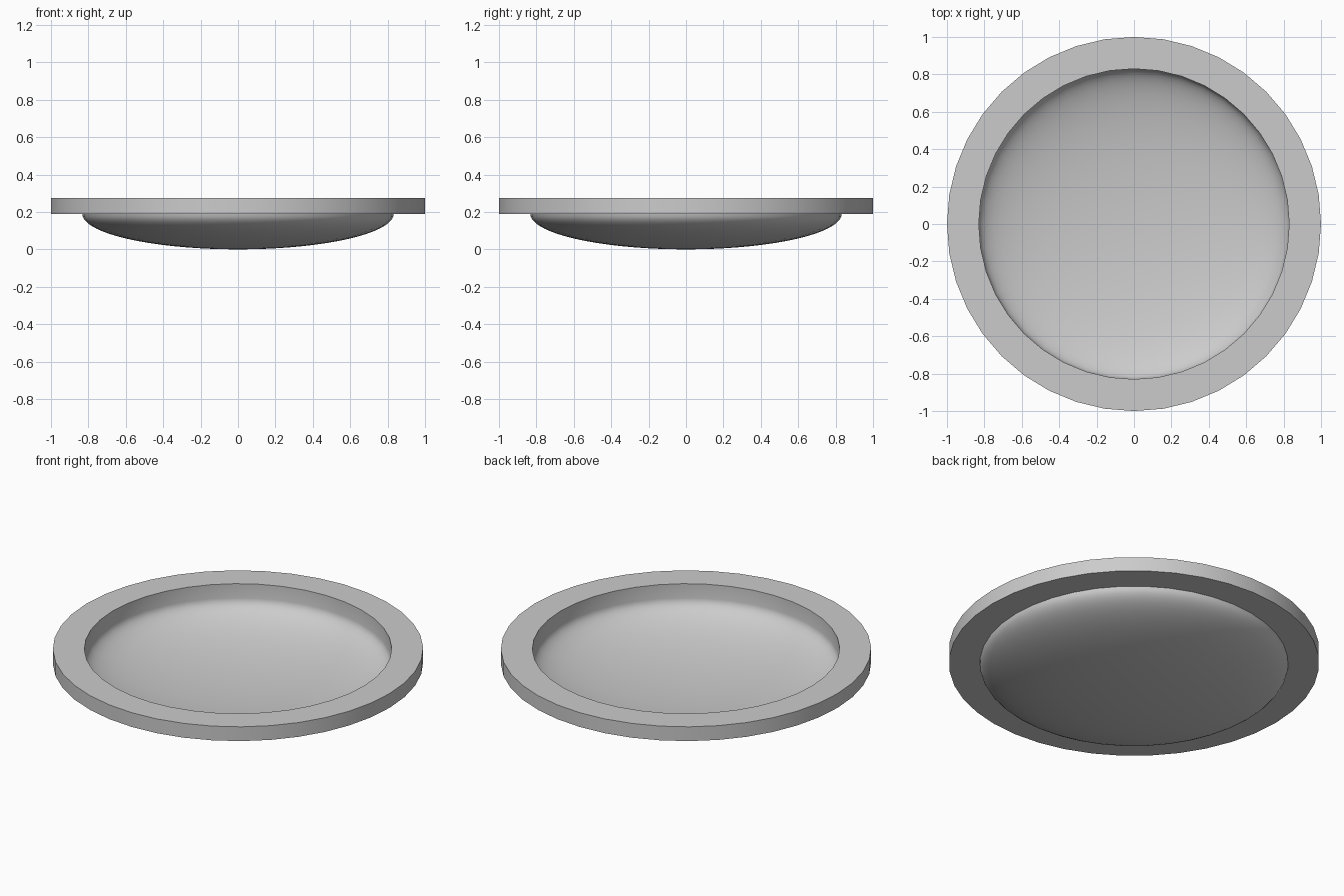
import bpy
import bmesh
from math import sin, cos, pi, radians

cube = bpy.data.objects.get("Cube")
if cube:
    bpy.data.objects.remove(cube)

SIDES = 40
STEPS = 18
RIM_RADIUS = 1.0
BOWL_RADIUS = 0.833
RIM_TOP = 0.275
RIM_BOTTOM = 0.19
SHELL = 0.003


def bowl_curve(radius, bottom):
    """Quarter ellipse from the bottom pole out to the rim."""
    depth = RIM_BOTTOM - bottom
    angles = [i / STEPS * pi / 2 for i in range(STEPS + 1)]
    return [(radius * sin(a), RIM_BOTTOM - depth * cos(a)) for a in angles]


# Cross-section: outer bowl, flat rim, inner wall, inner bowl
outer = bowl_curve(BOWL_RADIUS, 0)
rim = [(RIM_RADIUS, RIM_BOTTOM), (RIM_RADIUS, RIM_TOP), (BOWL_RADIUS - SHELL, RIM_TOP)]
inner = bowl_curve(BOWL_RADIUS - SHELL, SHELL)[::-1]
profile = outer + rim + inner

# Revolve the cross-section about the vertical axis
bm = bmesh.new()
verts = [bm.verts.new((r, 0, z)) for r, z in profile]
edges = [bm.edges.new(pair) for pair in zip(verts, verts[1:])]
bmesh.ops.spin(bm, geom=verts + edges, cent=(0, 0, 0), axis=(0, 0, 1),
               angle=2 * pi, steps=SIDES, use_duplicate=False)
bmesh.ops.remove_doubles(bm, verts=bm.verts, dist=0.0005)
bmesh.ops.recalc_face_normals(bm, faces=bm.faces)
mesh = bpy.data.meshes.new("dish")
bm.to_mesh(mesh)
bm.free()

dish = bpy.data.objects.new("dish", mesh)
bpy.context.collection.objects.link(dish)

# Plain grey
grey = bpy.data.materials.new("light grey")
grey.use_nodes = True
color = (0.6, 0.6, 0.6, 1)
grey.diffuse_color = color
grey.node_tree.nodes["Principled BSDF"].inputs["Base Color"].default_value = color
mesh.materials.append(grey)

# Smooth curves, crisp rim edges
bpy.ops.object.select_all(action="DESELECT")
dish.select_set(True)
bpy.context.view_layer.objects.active = dish
bpy.ops.object.shade_smooth_by_angle(angle=radians(35))
